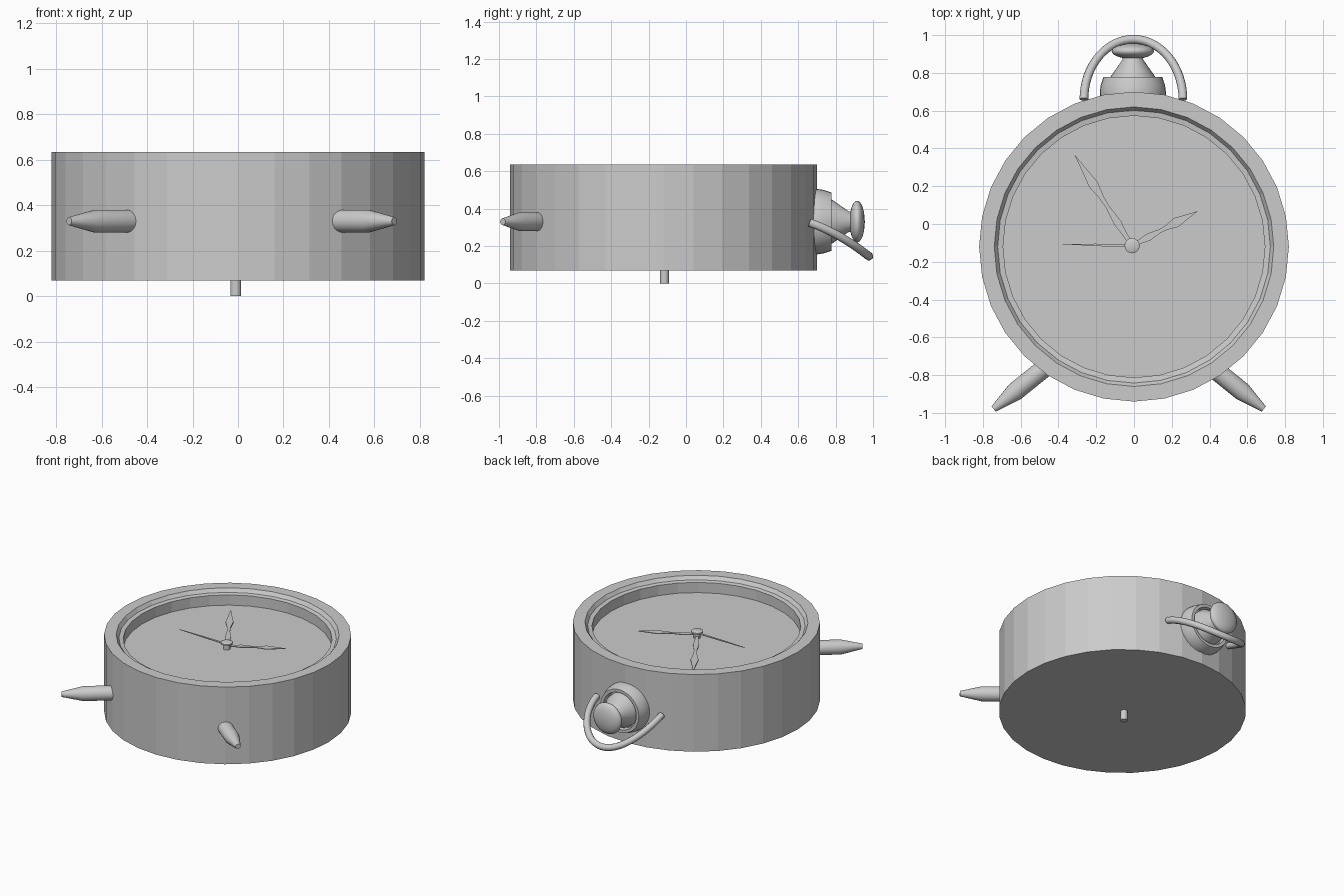
import bpy, bmesh
from math import sin, cos, pi, radians, atan2, hypot
from mathutils import Vector

if "Cube" in bpy.data.objects:
    bpy.data.objects.remove(bpy.data.objects["Cube"])

MID_Z = 0.33


def finish(name, bm, smooth=None):
    bmesh.ops.recalc_face_normals(bm, faces=bm.faces[:])
    mesh = bpy.data.meshes.new(name)
    bm.to_mesh(mesh)
    bm.free()
    ob = bpy.data.objects.new(name, mesh)
    bpy.context.collection.objects.link(ob)
    if smooth:
        bpy.ops.object.select_all(action='DESELECT')
        ob.select_set(True)
        bpy.context.view_layer.objects.active = ob
        bpy.ops.object.shade_smooth_by_angle(angle=radians(smooth))
    return ob


def lathe(name, profile, origin, axis=(0, 0, 1), sides=32, smooth=None):
    """Revolve (radius, height) points around an axis through origin, capping both ends."""
    bm = bmesh.new()
    turn = Vector((0, 0, 1)).rotation_difference(Vector(axis).normalized())
    rings = []
    for r, h in profile:
        rings.append([bm.verts.new(Vector(origin) + turn @ Vector(
            (r * cos(2 * pi * i / sides), r * sin(2 * pi * i / sides), h)))
            for i in range(sides)])
    for a, b in zip(rings, rings[1:]):
        for i in range(sides):
            j = (i + 1) % sides
            bm.faces.new((a[i], a[j], b[j], b[i]))
    bm.faces.new(rings[0][::-1])
    bm.faces.new(rings[-1])
    return finish(name, bm, smooth)


def hand(name, tip, z, outline):
    """Thin plate; outline is (fraction of length, half width), ending in a point at the tip."""
    base = Vector((-0.01, -0.115))
    d = Vector(tip) - base
    side = Vector((-d.y, d.x)).normalized()
    pts = [base + d * t + side * w for t, w in outline] + [Vector(tip)]
    pts += [base + d * t - side * w for t, w in reversed(outline)]
    bm = bmesh.new()
    face = bm.faces.new([bm.verts.new((p.x, p.y, z)) for p in pts])
    new = bmesh.ops.extrude_face_region(bm, geom=[face])['geom']
    bmesh.ops.translate(bm, vec=(0, 0, 0.005),
                        verts=[v for v in new if isinstance(v, bmesh.types.BMVert)])
    return finish(name, bm)


# case with sloped inner rim, ledge and sunken dial
lathe("clock_case", [(0.82, 0.07), (0.82, 0.635), (0.74, 0.635), (0.722, 0.61),
                     (0.693, 0.605), (0.693, 0.53)], (0, -0.12, 0))

# winding pin on the back and hub on the dial
lathe("winding_pin", [(0.024, 0), (0.024, 0.08)], (-0.01, -0.115, 0), sides=16, smooth=40)
lathe("hand_hub", [(0.024, 0.525), (0.024, 0.566), (0.04, 0.568), (0.04, 0.578), (0.03, 0.583)],
      (-0.01, -0.115, 0), sides=16, smooth=40)

# hands
SPEAR = [(0, 0.012), (0.12, 0.012), (0.25, 0.02), (0.42, 0.01), (0.52, 0.012),
         (0.67, 0.026), (0.85, 0.011)]
hand("minute_hand", (-0.317, 0.37), 0.543, SPEAR)
hand("hour_hand", (0.339, 0.069), 0.55, SPEAR)
hand("second_hand", (-0.40, -0.106), 0.56, [(0, 0.009), (0.5, 0.006)])

# feet
for label, s in (("left", -1), ("right", 1)):
    lathe(label + "_foot", [(0.05, 0), (0.05, 0.26), (0.018, 0.405)],
          (-0.028 + s * 0.40, -0.725, MID_Z), axis=(s * 0.78, -0.63, 0), sides=24, smooth=30)

# bell: dome collar with recess, tapered stem, round knob
AXIS = (0, 1, 0)
lathe("bell_collar", [(0.155, 0.62), (0.174, 0.66), (0.175, 0.70), (0.17, 0.735), (0.156, 0.777),
                      (0.135, 0.777), (0.13, 0.745)], (-0.006, 0, MID_Z), AXIS, smooth=35)
lathe("bell_stem", [(0.123, 0.73), (0.118, 0.78), (0.055, 0.87), (0.05, 0.91)],
      (-0.006, 0, MID_Z), AXIS, smooth=35)
knob = [(max(0.001, 0.112 * sin(pi * i / 12)), 0.915 - 0.041 * cos(pi * i / 12)) for i in range(13)]
lathe("bell_knob", knob, (-0.006, 0, MID_Z), AXIS, smooth=60)

# carrying ring: tilted, slightly bowed arch
curve = bpy.data.curves.new("carrying_ring", 'CURVE')
curve.dimensions = '3D'
curve.bevel_depth = 0.023
curve.bevel_resolution = 3
curve.use_fill_caps = True
spline = curve.splines.new('POLY')
N = 32
spline.points.add(N)
for i, p in enumerate(spline.points):
    a = pi * i / N
    t = sin(a)
    p.co = (-0.003 + 0.262 * cos(a), 0.66 + 0.318 * t,
            0.325 - 0.18 * t + 0.07 * t * (1 - t), 1)
spline.use_smooth = True
bpy.context.collection.objects.link(bpy.data.objects.new("carrying_ring", curve))
